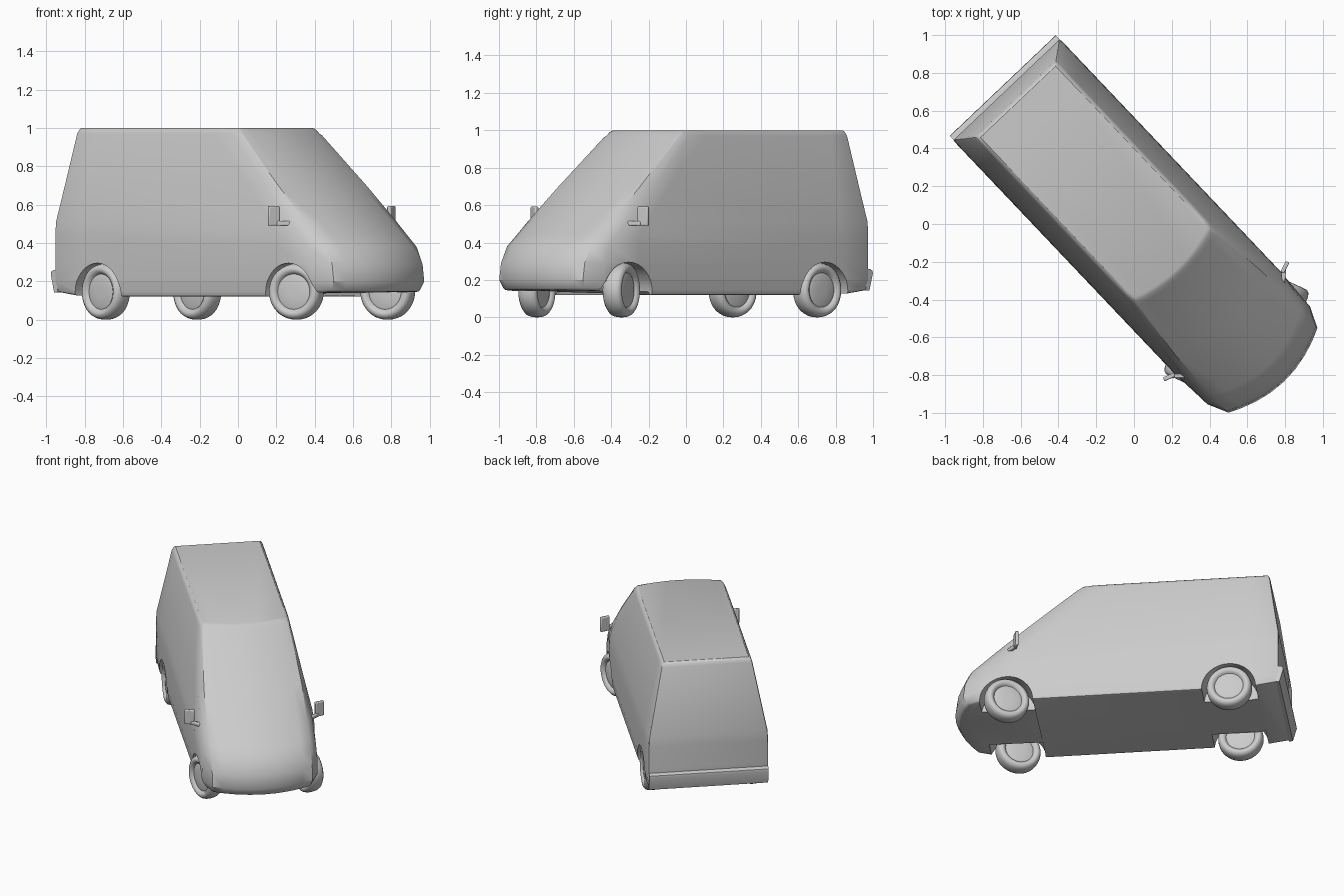
import bpy, bmesh, math
from mathutils import Matrix, Vector

if "Cube" in bpy.data.objects:
    bpy.data.objects.remove(bpy.data.objects["Cube"])

# Local frame: +X is vehicle forward, +Y its left; everything is turned to its final heading
HEADING = Matrix.Rotation(math.radians(-46.5), 4, 'Z')

grey = bpy.data.materials.new("plain grey")
grey.diffuse_color = (0.6, 0.6, 0.6, 1)
grey.use_nodes = True
grey.node_tree.nodes["Principled BSDF"].inputs["Base Color"].default_value = grey.diffuse_color


def make_object(name, bm, matrix=Matrix.Identity(4)):
    bmesh.ops.recalc_face_normals(bm, faces=bm.faces)
    bm.transform(HEADING @ matrix)
    mesh = bpy.data.meshes.new(name)
    bm.to_mesh(mesh)
    bm.free()
    mesh.materials.append(grey)
    ob = bpy.data.objects.new(name, mesh)
    bpy.context.collection.objects.link(ob)
    return ob


def activate(ob):
    bpy.ops.object.select_all(action='DESELECT')
    ob.select_set(True)
    bpy.context.view_layer.objects.active = ob


def smooth(ob, angle=35):
    activate(ob)
    bpy.ops.object.shade_smooth_by_angle(angle=math.radians(angle))


def loft(rings, caps=True):
    bm = bmesh.new()
    loops = [[bm.verts.new(p) for p in ring] for ring in rings]
    n = len(loops[0])
    for a, b in zip(loops, loops[1:]):
        for i in range(n):
            j = (i + 1) % n
            bm.faces.new((a[i], a[j], b[j], b[i]))
    if caps:
        bm.faces.new(loops[0])
        bm.faces.new(loops[-1])
    return bm


# Body: horizontal sections (z, rear x, half width, shoulder x/y, pillar x/y, nose x)
LEVELS = [
    (0.12, -0.970, 0.382, 0.93, 0.360, 1.04, 0.315, 1.125),
    (0.20, -0.980, 0.390, 0.96, 0.375, 1.068, 0.325, 1.152),
    (0.29, -0.980, 0.390, 0.95, 0.375, 1.055, 0.325, 1.14),
    (0.38, -0.980, 0.390, 0.92, 0.370, 1.01, 0.325, 1.10),
    (0.44, -0.980, 0.389, 0.86, 0.367, 0.94, 0.325, 1.03),
    (0.51, -0.980, 0.385, 0.78, 0.364, 0.86, 0.325, 0.945),
    (0.69, -0.953, 0.350, 0.58, 0.345, 0.65, 0.318, 0.725),
    (0.97, -0.913, 0.296, 0.26, 0.294, 0.325, 0.284, 0.37),
    (0.99, -0.905, 0.288, 0.245, 0.286, 0.305, 0.277, 0.35),
    (1.00, -0.892, 0.274, 0.23, 0.272, 0.285, 0.264, 0.33),
]


def section(z, rear, w, sx, sy, px, py, nose):
    half = [(rear, w), (-0.78, w), (min(0.72, sx - 0.12), w), (sx, sy)]
    half += [(nose - (nose - px) * t * t, py * t) for t in (1, 0.8, 0.55, 0.28)]
    pts = half + [(nose, 0)] + [(x, -y) for x, y in reversed(half)]
    lift = lambda x: 0.025 if z < 0.13 and (x < -0.9 or x > 0.85) else 0
    return [(x, y, z + lift(x)) for x, y in pts]


body = make_object("van_body", loft([section(*l) for l in LEVELS]))
bevel = body.modifiers.new("bevel", 'BEVEL')
bevel.width, bevel.segments = 0.012, 2
bevel.limit_method, bevel.angle_limit = 'ANGLE', math.radians(50)

# Wheel wells cut through the sides
AXLES = (-0.655, 0.788)
wells = bmesh.new()
for x in AXLES:
    for s in (-1, 1):
        m = Matrix.Translation((x, s * 0.36, 0.12)) @ Matrix.Rotation(math.pi / 2, 4, 'X')
        bmesh.ops.create_cone(wells, cap_ends=True, segments=40, radius1=0.175,
                              radius2=0.175, depth=0.3, matrix=m)
cutter = make_object("well_cutter", wells)
cutter.hide_render = True
cut = body.modifiers.new("wells", 'BOOLEAN')
cut.operation, cut.object, cut.solver = 'DIFFERENCE', cutter, 'EXACT'
activate(body)
bpy.ops.object.modifier_apply(modifier="bevel")
bpy.ops.object.modifier_apply(modifier="wells")
bpy.data.objects.remove(cutter)
smooth(body)

# Wheels: lathed tyre and dished rim, front pair steered
HALF = [(0.03, 0.04), (0.08, 0.038), (0.092, 0.034), (0.099, 0.044), (0.112, 0.054),
        (0.126, 0.052), (0.138, 0.042), (0.144, 0.026), (0.146, 0.008)]
PROFILE = HALF + [(r, -y) for r, y in reversed(HALF)]


def wheel(name, x, y, steer):
    rings = [[(r * math.cos(a), h, r * math.sin(a))
              for a in (2 * math.pi * i / 40 for i in range(40))] for r, h in PROFILE]
    place = Matrix.Translation((x, y, 0.146)) @ Matrix.Rotation(math.radians(steer), 4, 'Z')
    smooth(make_object(name, loft(rings), place), 50)


for x, end, steer in ((AXLES[0], "rear", 0), (AXLES[1], "front", 22)):
    for y, side in ((0.328, "left"), (-0.328, "right")):
        wheel(f"{end}_{side}_wheel", x, y, steer)

# Rear bumper: wedge profile swept across the width
BUMPER = [(-0.96, 0.143), (-0.985, 0.143), (-1.01, 0.235), (-1.008, 0.25), (-0.99, 0.258), (-0.96, 0.258)]
smooth(make_object("rear_bumper", loft([[(x, y, z) for x, z in BUMPER] for y in (-0.387, 0.387)])))


# Door mirrors: upright plate on a short arm
def slab(bm, a, b, z0, z1, thick):
    a, b = Vector(a), Vector(b)
    d = b - a
    m = (Matrix.Translation(((a.x + b.x) / 2, (a.y + b.y) / 2, (z0 + z1) / 2))
         @ Matrix.Rotation(math.atan2(d.y, d.x), 4, 'Z')
         @ Matrix.Diagonal((d.length, thick, z1 - z0, 1)))
    bmesh.ops.create_cube(bm, size=1, matrix=m)


for s, side in ((1, "left"), (-1, "right")):
    bm = bmesh.new()
    slab(bm, (0.727, s * 0.392), (0.705, s * 0.452), 0.49, 0.592, 0.022)
    slab(bm, (0.775, s * 0.35), (0.722, s * 0.41), 0.49, 0.515, 0.022)
    mirror = make_object(f"{side}_mirror", bm)
    mod = mirror.modifiers.new("bevel", 'BEVEL')
    mod.width, mod.segments = 0.006, 2
    smooth(mirror)
